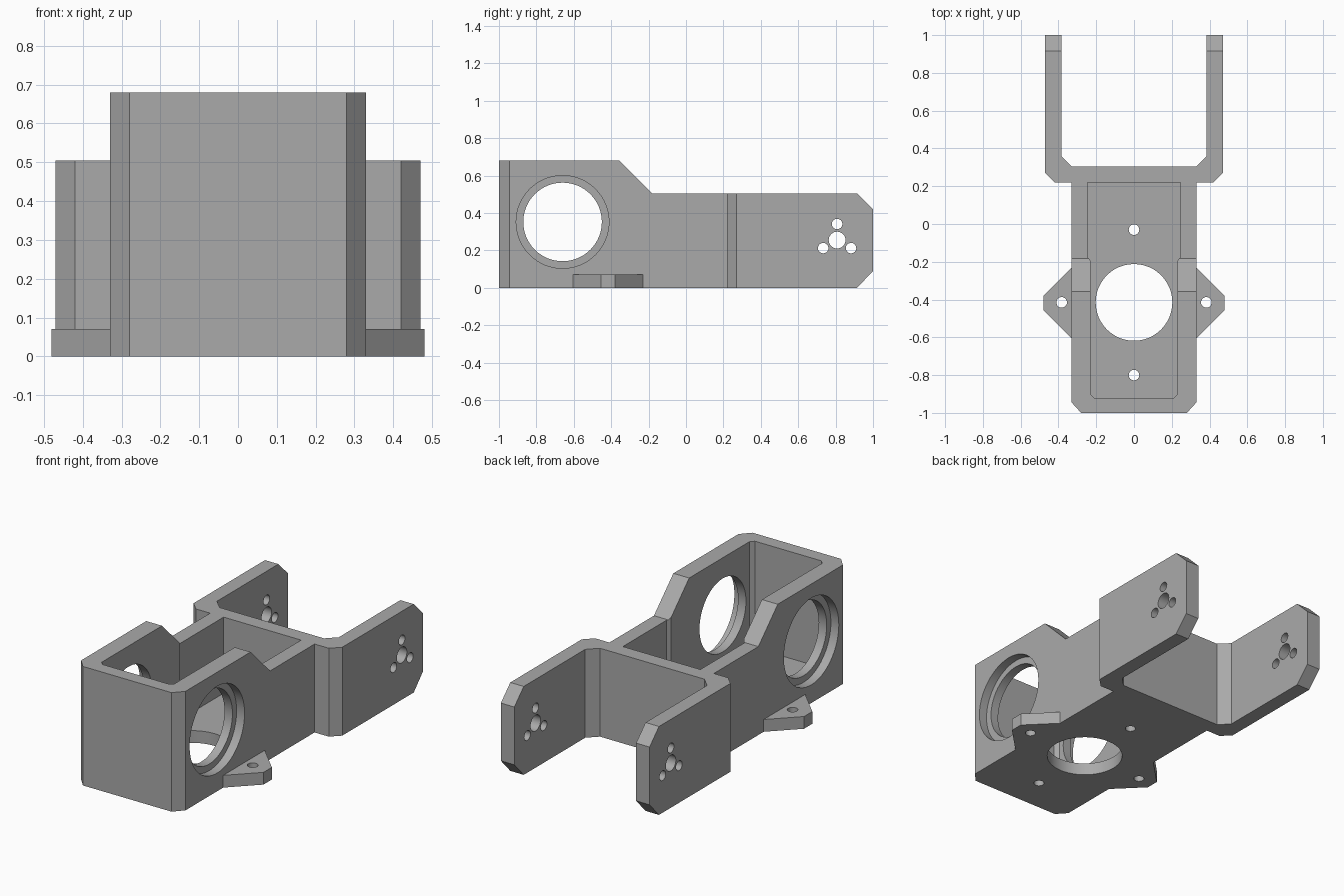
import bpy
import bmesh
import math
from mathutils import Matrix, Vector

cube = bpy.data.objects.get("Cube")
if cube:
    bpy.data.objects.remove(cube, do_unlink=True)

# One grey material
grey = bpy.data.materials.new("plain grey")
grey.use_nodes = True
colour = (0.4, 0.4, 0.4, 1)
grey.diffuse_color = colour
grey.node_tree.nodes["Principled BSDF"].inputs["Base Color"].default_value = colour


def prism(name, points, low, high, axis="z"):
    """Extrude an outline: (x, y) along z, or (y, z) along x."""
    place = (lambda a, b: (a, b, low)) if axis == "z" else (lambda a, b: (low, a, b))
    step = Vector((0, 0, high - low)) if axis == "z" else Vector((high - low, 0, 0))
    bm = bmesh.new()
    face = bm.faces.new([bm.verts.new(place(a, b)) for a, b in points])
    top = bmesh.ops.extrude_face_region(bm, geom=[face])["geom"]
    bmesh.ops.translate(bm, vec=step, verts=[v for v in top if isinstance(v, bmesh.types.BMVert)])
    bmesh.ops.recalc_face_normals(bm, faces=bm.faces)
    mesh = bpy.data.meshes.new(name)
    bm.to_mesh(mesh)
    bm.free()
    mesh.materials.append(grey)
    obj = bpy.data.objects.new(name, mesh)
    bpy.context.collection.objects.link(obj)
    return obj


def cylinder(name, centre, radius, low, high, axis="z", sides=48):
    ring = [(centre[0] + radius * math.cos(math.tau * i / sides),
             centre[1] + radius * math.sin(math.tau * i / sides)) for i in range(sides)]
    return prism(name, ring, low, high, axis)


def mirrored(half):
    """Complete a right-hand outline with its reflection in x."""
    return half + [(-x, y) for x, y in reversed(half)]


def combine(target, tool, operation):
    mod = target.modifiers.new(tool.name, "BOOLEAN")
    mod.operation = operation
    mod.solver = "EXACT"
    mod.object = tool
    bpy.context.view_layer.objects.active = target
    bpy.ops.object.modifier_apply(modifier=mod.name)
    bpy.data.objects.remove(tool, do_unlink=True)


FLOOR = 0.07

# Plan outline: box, rear web and fork arms
plan = mirrored([(0.28, -1), (0.33, -0.945), (0.33, 0.22), (0.42, 0.22), (0.47, 0.27),
                 (0.47, 1), (0.385, 1), (0.385, 0.36), (0.33, 0.305)])
bracket = prism("servo_bracket", plan, 0, 0.68)

# Side profile: lowered rear and clipped arm tips
side = [(-2, -1), (0.82, -1), (0.82, 0), (0.915, 0), (1, 0.09), (1, 0.42), (0.915, 0.505),
        (-0.182, 0.505), (-0.357, 0.68), (-0.357, 1), (-2, 1)]
side[1:4] = [(0.915, -1), (0.915, 0)]
combine(bracket, prism("side_profile", side, -1, 1, "x"), "INTERSECT")

# Mounting ears
ears = mirrored([(0.3, -0.635), (0.48, -0.455), (0.48, -0.38), (0.3, -0.2)])
combine(bracket, prism("mounting_ears", ears, 0, FLOOR), "UNION")

# Open cavity, a little wider behind the tall walls
cavity = mirrored([(0.21, -0.922), (0.23, -0.902), (0.23, -0.195), (0.245, -0.175), (0.245, 0.22)])
combine(bracket, prism("cavity", cavity, FLOOR, 1), "DIFFERENCE")

# Floor opening and screw holes
combine(bracket, cylinder("floor_opening", (0, -0.415), 0.203, -1, 0.3), "DIFFERENCE")
for spot in [(0, -0.03), (0, -0.8), (0.383, -0.415), (-0.383, -0.415)]:
    combine(bracket, cylinder("screw_hole", spot, 0.028, -1, 0.15, sides=24), "DIFFERENCE")

# Side openings with an outer recess
socket = (-0.66, 0.352)
combine(bracket, cylinder("side_opening", socket, 0.21, -1, 1, "x", 64), "DIFFERENCE")
for low, high in [(0.28, 1), (-1, -0.28)]:
    combine(bracket, cylinder("side_recess", socket, 0.248, low, high, "x", 64), "DIFFERENCE")

# Pivot hole with three screw holes around it in both arms
pivot = Vector((0.808, 0.255))
combine(bracket, cylinder("pivot_hole", pivot, 0.045, -1, 1, "x", 32), "DIFFERENCE")
for k in range(3):
    spot = pivot + Matrix.Rotation(math.tau * k / 3, 2) @ Vector((0, 0.086))
    combine(bracket, cylinder("arm_screw_hole", spot, 0.028, -1, 1, "x", 24), "DIFFERENCE")

# Smooth bores, sharp corners
bpy.ops.object.select_all(action="DESELECT")
bracket.select_set(True)
bpy.context.view_layer.objects.active = bracket
bpy.ops.object.shade_smooth_by_angle(angle=math.radians(25))
